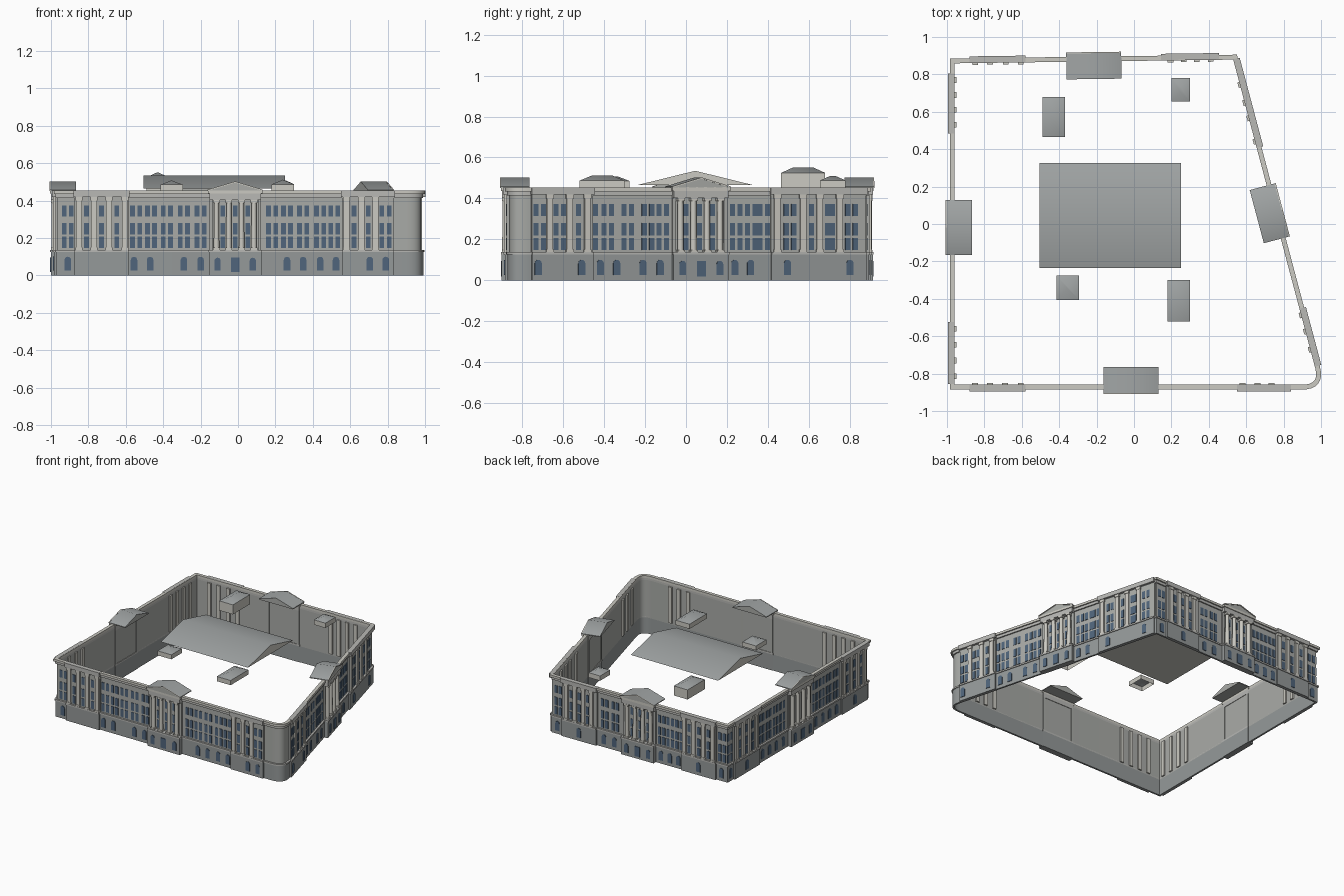
import bpy, bmesh, math
from mathutils import Matrix, Vector

cube = bpy.data.objects.get("Cube")
if cube:
    bpy.data.objects.remove(cube)


def material(name, rgb):
    m = bpy.data.materials.new(name)
    m.use_nodes = True
    m.diffuse_color = (*rgb, 1)
    m.node_tree.nodes["Principled BSDF"].inputs["Base Color"].default_value = (*rgb, 1)
    return m


WALL = material("grey wall", (0.40, 0.41, 0.39))
BASE = material("dark grey base", (0.30, 0.32, 0.32))
STONE = material("pale stone", (0.60, 0.59, 0.54))
TRIM = material("light grey trim", (0.48, 0.48, 0.46))
ROOF = material("grey roof", (0.36, 0.38, 0.38))
GLASS = material("blue window", (0.08, 0.13, 0.20))


def finish(name, bm, mats):
    """Turn a bmesh into an object; with two materials the second covers upward slopes."""
    bmesh.ops.recalc_face_normals(bm, faces=bm.faces)
    bm.normal_update()
    for f in bm.faces:
        f.material_index = int(len(mats) > 1 and f.normal.z > 0.1)
    me = bpy.data.meshes.new(name)
    bm.to_mesh(me)
    bm.free()
    for m in mats:
        me.materials.append(m)
    me.shade_smooth()
    me.set_sharp_from_angle(angle=math.radians(35))
    ob = bpy.data.objects.new(name, me)
    bpy.context.scene.collection.objects.link(ob)


def frame(origin, u):
    """Local axes of one facade: along the wall, outward, up."""
    u = Vector(u).normalized()
    return Matrix(((u.x, u.y, 0, origin[0]), (u.y, -u.x, 0, origin[1]),
                   (0, 0, 1, 0), (0, 0, 0, 1)))


def prism(bm, M, profile, d0, d1):
    rows = [[bm.verts.new(M @ Vector((s, d, z))) for s, z in profile] for d in (d0, d1)]
    bm.faces.new(rows[0])
    bm.faces.new(rows[1])
    n = len(profile)
    for i in range(n):
        j = (i + 1) % n
        bm.faces.new((rows[0][i], rows[0][j], rows[1][j], rows[1][i]))


def box(bm, M, s0, s1, d0, d1, z0, z1):
    prism(bm, M, [(s0, z0), (s1, z0), (s1, z1), (s0, z1)], d0, d1)


def arch(bm, M, s, d, w, z0, z1):
    r = w / 2
    top = [(s + r * math.cos(a * math.pi / 8), z1 - r + r * math.sin(a * math.pi / 8))
           for a in range(9)]
    prism(bm, M, [(s - r, z0), (s + r, z0)] + top, d - 0.002, d + 0.004)


# Ground plan, counter-clockwise, with one rounded corner
start, ctrl, end = Vector((0.90, -0.865)), Vector((1.0, -0.865)), Vector((0.975, -0.77))
plan = [Vector((-0.965, -0.865))]
for i in range(9):
    t = i / 8
    plan.append(start * (1 - t) ** 2 + ctrl * 2 * t * (1 - t) + end * t * t)
plan += [Vector((0.535, 0.885)), Vector((-0.965, 0.865))]


def offset(d):
    out = []
    for i, p in enumerate(plan):
        e1 = (p - plan[i - 1]).normalized()
        e2 = (plan[(i + 1) % len(plan)] - p).normalized()
        n1, n2 = Vector((e1.y, -e1.x)), Vector((e2.y, -e2.x))
        out.append(p + (n1 + n2) * d / (1 + n1.dot(n2)))
    return out


def ring(name, mat, out, z0, z1, inner=-0.006):
    bm = bmesh.new()
    loops = [[bm.verts.new((p.x, p.y, z)) for p in offset(d)]
             for d, z in ((out, z0), (out, z1), (inner, z1), (inner, z0))]
    n = len(plan)
    for k in range(4):
        a, b = loops[k], loops[(k + 1) % 4]
        for i in range(n):
            j = (i + 1) % n
            bm.faces.new((a[i], a[j], b[j], b[i]))
    finish(name, bm, [mat])


ring("base_wall", BASE, 0.008, 0, 0.125)
ring("upper_wall", WALL, 0, 0.125, 0.42)
ring("string_course", TRIM, 0.014, 0.125, 0.137)
ring("frieze", TRIM, 0.010, 0.415, 0.435)
ring("cornice", STONE, 0.020, 0.435, 0.453)

ROWS = [(0.147, 0.207), (0.220, 0.281), (0.315, 0.373)]
PAV = 0.012


def facade(name, M, portico, pavilions, pilasters, pairs, singles, arches):
    def depth(s):
        return PAV if any(a <= s <= b for a, b in pavilions) else 0

    # Projecting pavilions
    wall, base, trim = bmesh.new(), bmesh.new(), bmesh.new()
    for a, b in pavilions:
        box(wall, M, a, b, -0.003, PAV, 0.125, 0.42)
        box(base, M, a, b, -0.003, PAV + 0.008, 0, 0.125)
        box(trim, M, a, b, -0.003, PAV + 0.014, 0.125, 0.137)
        box(trim, M, a - 0.005, b + 0.005, -0.003, PAV + 0.018, 0.42, 0.4535)

    # Windows
    glass = bmesh.new()
    for s in [p + k for p in pairs for k in (-0.019, 0.019)] + singles:
        d = depth(s)
        for z0, z1 in ROWS:
            box(glass, M, s - 0.0125, s + 0.0125, d - 0.002, d + 0.003, z0, z1)
    for s in arches:
        arch(glass, M, s, depth(s) + 0.008, 0.035, 0.026, 0.1)

    # Pilasters, which also show on the inner face
    stone = bmesh.new()
    for s in pilasters:
        d = depth(s)
        box(stone, M, s - 0.015, s + 0.015, -0.016, d + 0.010, 0.137, 0.42)
        box(stone, M, s - 0.019, s + 0.019, d, d + 0.013, 0.137, 0.150)
        box(stone, M, s - 0.019, s + 0.019, d, d + 0.013, 0.400, 0.42)

    # Portico: base, columns, entablature, openings
    c = portico
    box(base, M, c - 0.14, c + 0.14, -0.01, 0.036, 0, 0.125)
    box(trim, M, c - 0.143, c + 0.143, -0.01, 0.040, 0.125, 0.137)
    box(trim, M, c - 0.138, c + 0.138, -0.01, 0.034, 0.402, 0.437)
    box(stone, M, c - 0.146, c + 0.146, -0.01, 0.040, 0.437, 0.455)
    for k in (-1, 1):
        box(wall, M, c + k * 0.13 - 0.009, c + k * 0.13 + 0.009, -0.01, 0.012, 0.137, 0.402)
        arch(glass, M, c + k * 0.094, 0.036, 0.033, 0.026, 0.095)
    box(glass, M, c - 0.022, c + 0.022, 0.034, 0.040, 0.018, 0.095)
    for k in (-0.067, 0, 0.067):
        for z0, z1 in ROWS:
            box(glass, M, c + k - 0.0125, c + k + 0.0125, -0.002, 0.003, z0, z1)
    columns = bmesh.new()
    for k in (-0.1, -0.034, 0.034, 0.1):
        spot = M @ Matrix.Translation((c + k, 0.018, 0.27))
        bmesh.ops.create_cone(columns, cap_ends=True, segments=14, radius1=0.0155,
                              radius2=0.0135, depth=0.265, matrix=spot)
        for z0, z1 in ((0.137, 0.149), (0.388, 0.402)):
            box(columns, M, c + k - 0.018, c + k + 0.018, 0.001, 0.035, z0, z1)

    # Pediment roof running back over the wall, with raking trim
    roof = bmesh.new()
    w = 0.147
    prism(roof, M, [(c - w, 0.452), (c + w, 0.452), (c + w, 0.458), (c, 0.502), (c - w, 0.458)],
          -0.1, 0.040)
    for k in (-1, 1):
        prism(stone, M, [(c + k * w, 0.452), (c + k * w, 0.459), (c, 0.503), (c, 0.496)],
              0.038, 0.044)

    finish(name + "_pavilion_walls", wall, [WALL])
    finish(name + "_projecting_base", base, [BASE])
    finish(name + "_trim", trim, [TRIM])
    finish(name + "_windows", glass, [GLASS])
    finish(name + "_pilasters", stone, [STONE])
    finish(name + "_portico_columns", columns, [STONE])
    finish(name + "_pediment_roof", roof, [WALL, ROOF])


facade("front", frame((0, -0.865), (1, 0)), -0.015,
       [(-0.875, -0.585), (0.555, 0.835)],
       [-0.85, -0.77, -0.69, -0.605, 0.58, 0.66, 0.735],
       [-0.91, -0.545, -0.465, -0.38, -0.289, -0.2, 0.182, 0.262, 0.348, 0.439, 0.515],
       [-0.81, -0.73, -0.648, 0.62, 0.697, 0.768, 0.808],
       [-0.91, -0.556, -0.47, -0.289, -0.2, 0.262, 0.348, 0.439, 0.524, 0.705, 0.79])
facade("left", frame((0.753, 0.065), (-0.445, 1.675)), 0.0,
       [(-0.85, -0.54), (0.36, 0.84)],
       [-0.76, -0.66, -0.57, 0.39, 0.52, 0.605, 0.705],
       [-0.81, -0.71, -0.463, -0.362, -0.26, -0.186, 0.187, 0.262, 0.325, 0.455, 0.766],
       [-0.615, -0.525, 0.563, 0.645, 0.67],
       [-0.82, -0.6, -0.503, -0.42, -0.287, -0.2, 0.177, 0.257, 0.44, 0.756])
facade("back", frame((0, 0.878), (-1.5, -0.02)), 0.215,
       [(-0.45, -0.15), (0.585, 0.875)],
       [-0.41, -0.335, -0.265, -0.195, 0.605, 0.685, 0.77, 0.85],
       [-0.49, -0.09, 0.0, 0.4, 0.475, 0.55, 0.92],
       [-0.372, -0.3, -0.23, 0.645, 0.728, 0.81],
       [-0.49, -0.3, -0.09, 0.0, 0.4, 0.475, 0.55, 0.728, 0.92])
facade("right", frame((-0.965, 0), (0, -1)), 0.0175,
       [(-0.8, -0.49), (0.53, 0.85)],
       [-0.77, -0.69, -0.61, -0.53, 0.56, 0.645, 0.73, 0.815],
       [-0.835, -0.44, -0.355, -0.27, -0.185, 0.22, 0.305, 0.39, 0.475],
       [-0.73, -0.65, -0.57, 0.602, 0.688, 0.772],
       [-0.835, -0.65, -0.44, -0.355, -0.27, -0.185, 0.22, 0.305, 0.39, 0.475, 0.688])

# Large gabled roof over the courtyard
bm = bmesh.new()
prism(bm, frame((0, 0), (0, 1)), [(-0.235, 0.466), (0.325, 0.466), (0.045, 0.535)], -0.505, 0.25)
finish("central_gable_roof", bm, [STONE, ROOF])


# Small hipped roof lanterns, open below
def lantern(name, x0, x1, y0, y1, eave, top):
    bm = bmesh.new()
    loops = [[bm.verts.new((x, y, z)) for x, y in ((x0, y0), (x1, y0), (x1, y1), (x0, y1))]
             for z in (0.45, eave)]
    half, xm = (x1 - x0) / 2, (x0 + x1) / 2
    a, b = bm.verts.new((xm, y0 + half, top)), bm.verts.new((xm, y1 - half, top))
    for i in range(4):
        j = (i + 1) % 4
        bm.faces.new((loops[0][i], loops[0][j], loops[1][j], loops[1][i]))
    p, q, r, s = loops[1]
    for f in ((p, q, a), (q, r, b, a), (r, s, b), (s, p, a, b)):
        bm.faces.new(f)
    finish(name, bm, [STONE, ROOF])


lantern("back_right_lantern", -0.49, -0.37, 0.465, 0.68, 0.525, 0.552)
lantern("back_left_lantern", 0.20, 0.30, 0.655, 0.78, 0.488, 0.510)
lantern("front_right_lantern", -0.415, -0.295, -0.405, -0.275, 0.485, 0.508)
lantern("front_left_lantern", 0.18, 0.30, -0.52, -0.30, 0.487, 0.512)
